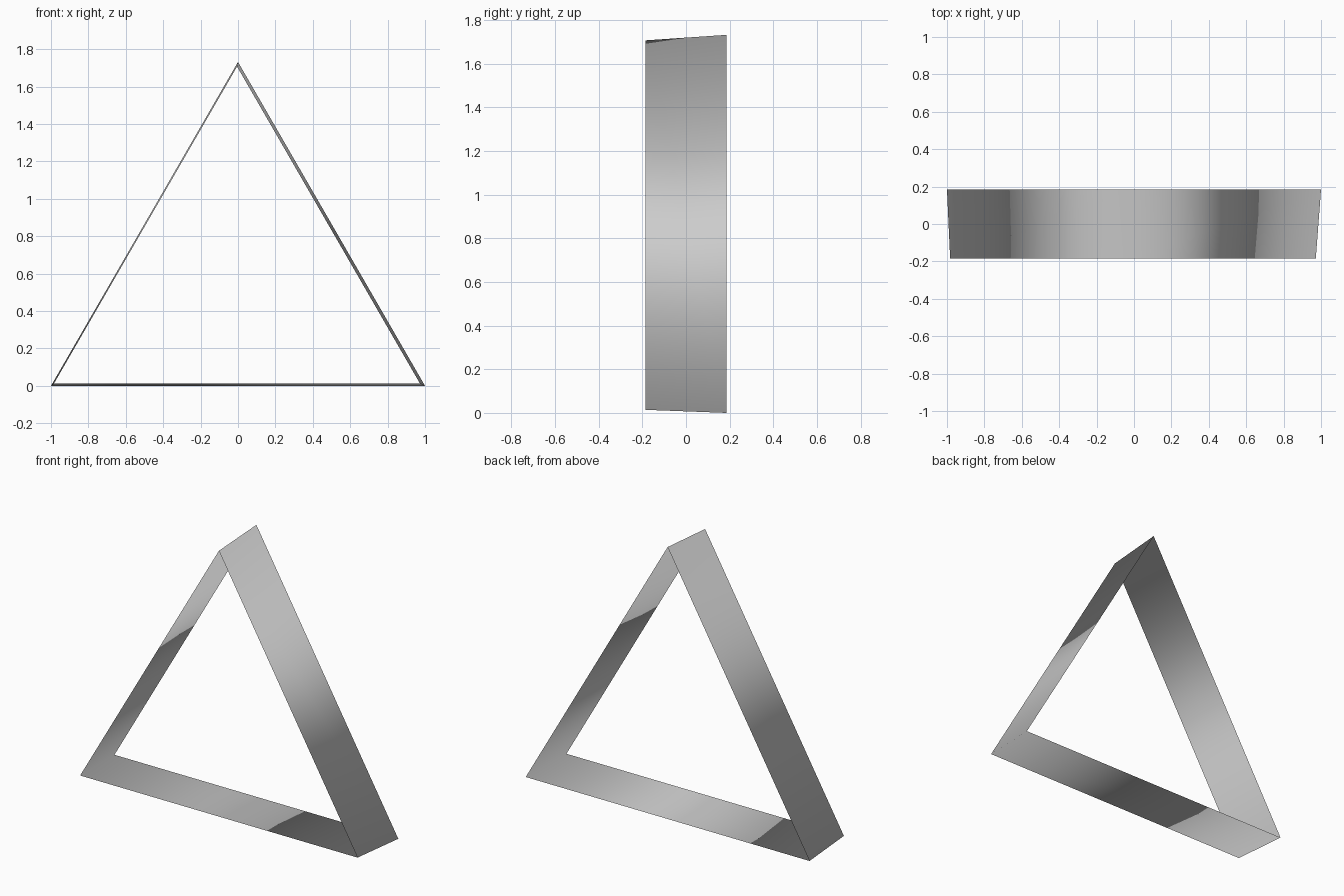
import bpy

if "Cube" in bpy.data.objects:
    bpy.data.objects.remove(bpy.data.objects["Cube"])

# Matte grey finish
grey = bpy.data.materials.new("neutral_grey")
grey.diffuse_color = (0.6, 0.6, 0.6, 1)
grey.use_nodes = True
grey.node_tree.nodes["Principled BSDF"].inputs["Base Color"].default_value = grey.diffuse_color

# Three-sided open band: wide rear rim, slightly smaller and offset front rim
DEPTH = 0.185
rear = [(-1.0, 0.0), (1.0, 0.0), (0.0, 1.732)]
front = [(-0.983, 0.014), (0.972, 0.014), (-0.005, 1.707)]
verts = [(x, DEPTH, z) for x, z in rear] + [(x, -DEPTH, z) for x, z in front]
faces = [(i, (i + 1) % 3, (i + 1) % 3 + 3, i + 3) for i in range(3)]

mesh = bpy.data.meshes.new("triangular_band")
mesh.from_pydata(verts, [], faces)
mesh.materials.append(grey)
mesh.update()
band = bpy.data.objects.new("triangular_band", mesh)
bpy.context.collection.objects.link(band)

# Shading blends continuously around the corners
mesh.shade_smooth()
